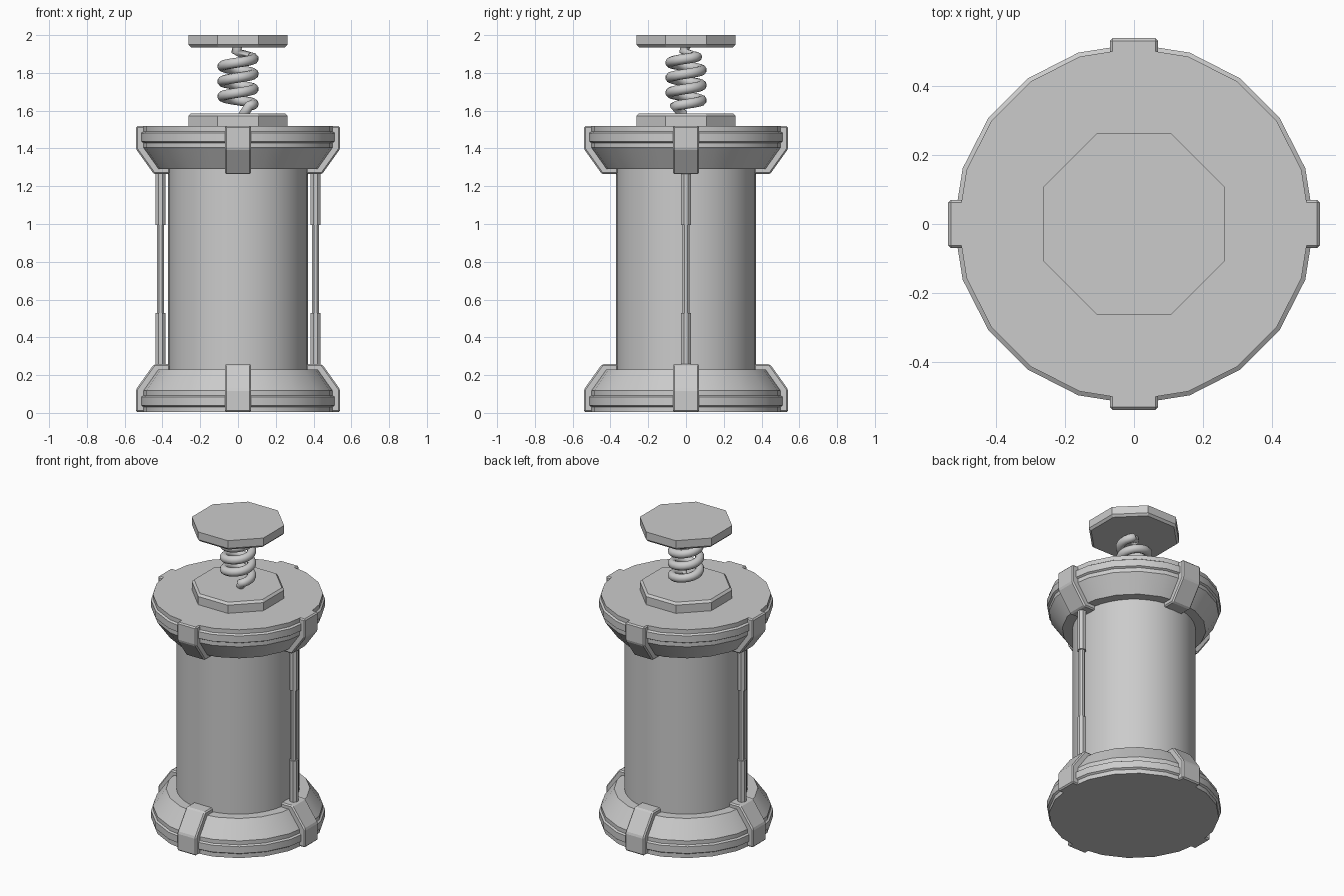
import bpy, bmesh
from math import pi, sin, cos, radians
from mathutils import Matrix, Vector

if "Cube" in bpy.data.objects:
    bpy.data.objects.remove(bpy.data.objects["Cube"])

MID = 0.761  # height of the mirror plane between both ends


def finish(name, bm, angle=None):
    bmesh.ops.recalc_face_normals(bm, faces=bm.faces)
    me = bpy.data.meshes.new(name)
    bm.to_mesh(me)
    bm.free()
    ob = bpy.data.objects.new(name, me)
    bpy.context.collection.objects.link(ob)
    if angle:
        me.shade_smooth()
        me.set_sharp_from_angle(angle=radians(angle))
    return ob


def lathe(name, profile, sides, x=0, turn=0, angle=None, flip=False):
    """Closed solid of rings from (radius, z) pairs."""
    bm = bmesh.new()
    rings = []
    for r, z in profile:
        z = 2 * MID - z if flip else z
        rings.append([bm.verts.new((x + r * cos(turn + 2 * pi * i / sides),
                                    r * sin(turn + 2 * pi * i / sides), z))
                      for i in range(sides)])
    for a, b in zip(rings, rings[1:]):
        for i in range(sides):
            j = (i + 1) % sides
            bm.faces.new((a[i], a[j], b[j], b[i]))
    bm.faces.new(rings[0])
    bm.faces.new(rings[-1])
    return finish(name, bm, angle)


def bracket(name, turn, flip):
    """Clamp wrapping the rim, extruded from its side outline and bevelled."""
    outline = [(0.47, 0.004), (0.54, 0.004), (0.54, 0.125), (0.445, 0.258),
               (0.36, 0.258), (0.36, 0.2)]
    bm = bmesh.new()
    face = bm.faces.new([bm.verts.new((r, -0.07, 2 * MID - z if flip else z))
                         for r, z in outline])
    ext = bmesh.ops.extrude_face_region(bm, geom=[face])
    moved = [v for v in ext["geom"] if isinstance(v, bmesh.types.BMVert)]
    bmesh.ops.translate(bm, verts=moved, vec=(0, 0.14, 0))
    bmesh.ops.recalc_face_normals(bm, faces=bm.faces)
    bmesh.ops.bevel(bm, geom=bm.edges[:], offset=0.008, segments=1, affect='EDGES')
    bmesh.ops.rotate(bm, verts=bm.verts, cent=(0, 0, 0), matrix=Matrix.Rotation(turn, 3, 'Z'))
    return finish(name, bm)


# Main drum
lathe("drum", [(0.37, 0.1), (0.37, 1.42)], 40, angle=30)

# Twenty-sided end caps with a raised band, and their clamps
cap = [(0.511, 0.004), (0.511, 0.032), (0.523, 0.04), (0.523, 0.085),
       (0.511, 0.092), (0.511, 0.118), (0.432, 0.23), (0.36, 0.23)]
for end, flip in (("bottom", False), ("top", True)):
    lathe(end + "_cap", cap, 20, angle=25, flip=flip)
    for k in range(4):
        bracket(f"{end}_clamp_{k + 1}", k * pi / 2, flip)

# Side rods with thicker sleeves
rod = [(0.028, 0.24), (0.028, 0.53), (0.02, 0.53), (0.02, 0.995),
       (0.028, 0.995), (0.028, 1.28)]
for side, x in (("left", -0.41), ("right", 0.41)):
    lathe(side + "_rod", rod, 8, x=x, turn=pi / 8, angle=None)

# Octagonal plates, chamfered on the faces toward the spring
lathe("lower_plate", [(0.284, 1.51), (0.284, 1.572), (0.27, 1.586)], 8, turn=pi / 8)
lathe("upper_plate", [(0.27, 1.935), (0.284, 1.949), (0.284, 2.0)], 8, turn=pi / 8)

# Coil spring
turns, steps, start = 3.25, 78, radians(-45)
points = [Vector((0.03, -0.015, 1.58))]
for i in range(steps + 1):
    t = i / steps
    a = start + turns * 2 * pi * t
    points.append(Vector((0.083 * cos(a), 0.083 * sin(a), 1.625 + 0.26 * t)))
points += [Vector((-0.01, -0.01, 1.915)), Vector((0, 0, 1.945))]
curve = bpy.data.curves.new("spring", 'CURVE')
curve.dimensions = '3D'
curve.bevel_depth = 0.027
curve.bevel_resolution = 3
curve.use_fill_caps = True
spline = curve.splines.new('POLY')
spline.points.add(len(points) - 1)
for p, co in zip(spline.points, points):
    p.co = (*co, 1)
    
spline.use_smooth = True
bpy.context.collection.objects.link(bpy.data.objects.new("spring", curve))
